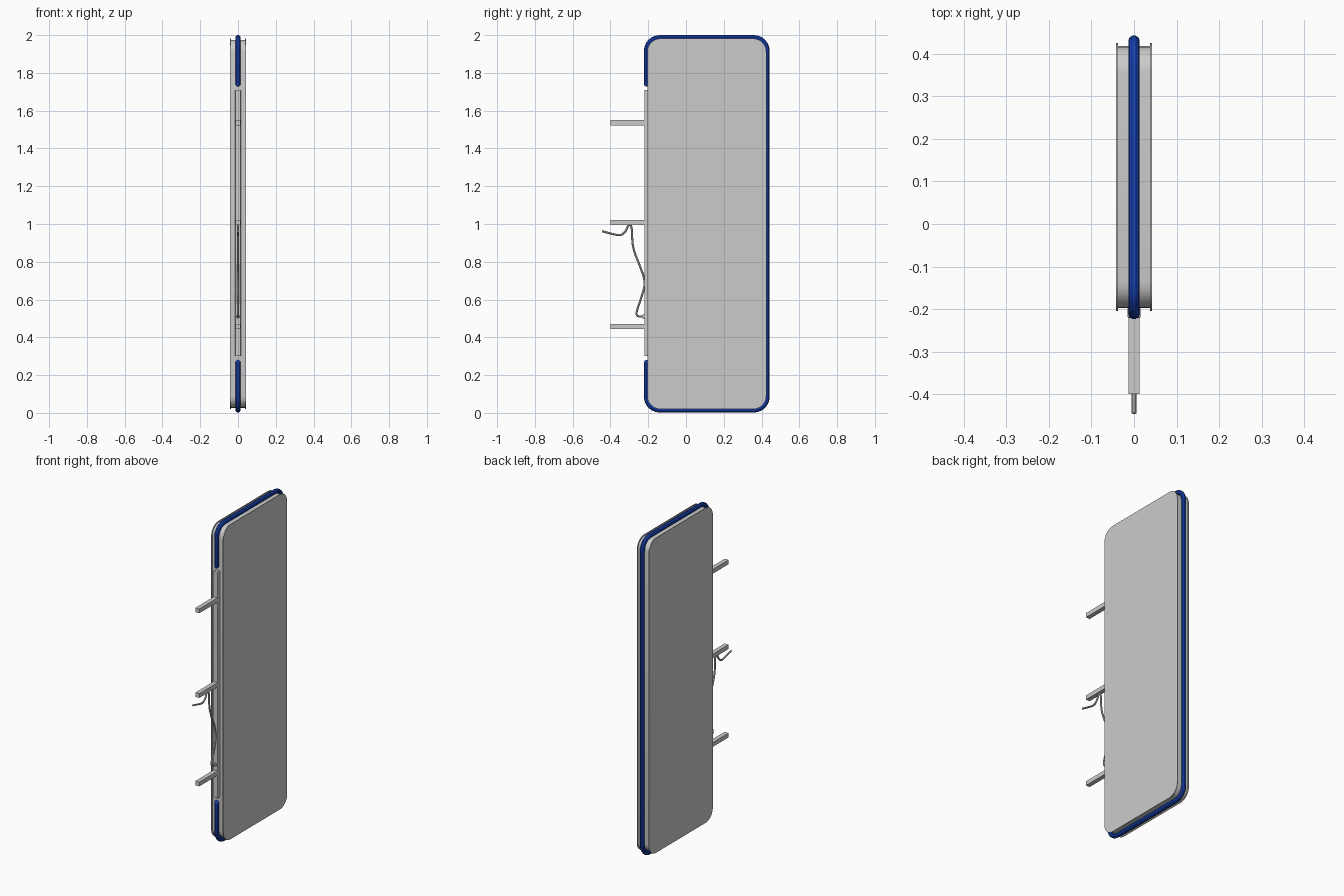
import bpy, bmesh
from math import pi, sin, cos

if "Cube" in bpy.data.objects:
    bpy.data.objects.remove(bpy.data.objects["Cube"])

Y0, Y1, Z0, Z1 = -0.205, 0.425, 0.02, 1.982   # face panel extents


def rounded_rect(inset, r, seg=6):
    """(y, z) loop around the sign outline."""
    y0, y1, z0, z1 = Y0 + inset, Y1 - inset, Z0 + inset, Z1 - inset
    pts = []
    for cy, cz, a in ((y1 - r, z0 + r, -pi / 2), (y1 - r, z1 - r, 0),
                      (y0 + r, z1 - r, pi / 2), (y0 + r, z0 + r, pi)):
        for i in range(seg + 1):
            t = a + i * pi / 2 / seg
            pts.append((cy + r * cos(t), cz + r * sin(t)))
    return pts


def smooth(ob, angle=0.6):
    bpy.ops.object.select_all(action='DESELECT')
    ob.select_set(True)
    bpy.context.view_layer.objects.active = ob
    bpy.ops.object.shade_smooth_by_angle(angle=angle)


def loft(name, sections):
    """Stack of rounded outlines along x: (x, inset)."""
    bm = bmesh.new()
    rings = [[bm.verts.new((x, y, z)) for y, z in rounded_rect(i, 0.07 - i)]
             for x, i in sections]
    for a, b in zip(rings, rings[1:]):
        for k in range(len(a)):
            j = (k + 1) % len(a)
            bm.faces.new((a[k], a[j], b[j], b[k]))
    bm.faces.new(rings[0])
    bm.faces.new(rings[-1])
    bmesh.ops.recalc_face_normals(bm, faces=bm.faces)
    me = bpy.data.meshes.new(name)
    bm.to_mesh(me)
    bm.free()
    ob = bpy.data.objects.new(name, me)
    bpy.context.collection.objects.link(ob)
    smooth(ob)
    return ob


def box(name, lo, hi, bevel=0.0):
    bpy.ops.mesh.primitive_cube_add(size=1, location=[(a + b) / 2 for a, b in zip(lo, hi)])
    ob = bpy.context.object
    ob.name = name
    ob.scale = [b - a for a, b in zip(lo, hi)]
    bpy.ops.object.transform_apply(location=False, rotation=False)
    if bevel:
        m = ob.modifiers.new("bevel", 'BEVEL')
        m.width, m.segments = bevel, 2
    return ob


def tube(name, pts, radius, kind='POLY', res=2, radii=None):
    """Round tube along (y, z) points in the x = 0 plane."""
    cu = bpy.data.curves.new(name, 'CURVE')
    cu.dimensions = '3D'
    cu.bevel_depth, cu.bevel_resolution = radius, res
    cu.use_fill_caps = True
    sp = cu.splines.new(kind)
    sp.points.add(len(pts) - 1)
    for i, (y, z) in enumerate(pts):
        sp.points[i].co = (0, y, z, 1)
        sp.points[i].radius = radii[i] if radii else 1
    if kind == 'NURBS':
        sp.order_u, sp.use_endpoint_u, sp.resolution_u = 3, True, 5
    ob = bpy.data.objects.new(name, cu)
    bpy.context.collection.objects.link(ob)
    bpy.ops.object.select_all(action='DESELECT')
    ob.select_set(True)
    bpy.context.view_layer.objects.active = ob
    bpy.ops.object.convert(target='MESH')
    ob = bpy.context.object
    ob.name = name
    smooth(ob)
    return ob


# sign box with a lip on each face panel
loft("sign_box", [(-0.042, 0), (-0.038, 0), (-0.038, 0.007),
                  (0.038, 0.007), (0.038, 0), (0.042, 0)])

# blue neon tube around the edge, open on the wall side, rounded ends
R = 0.0135
outline = rounded_rect(-0.005, 0.07)
path, radii = [], []
caps = [(R * (1 - cos(a)), sin(a)) for a in (0.15, 0.5, 0.9, 1.25, pi / 2)]
left = Y0 - 0.005
loop = outline[21:] + outline[:21]      # starts at the lower wall-side corner
for d, r in caps:
    path.append((left, 0.28 - d))
    radii.append(r)
path += loop
radii += [1] * len(loop)
for d, r in reversed(caps):
    path.append((left, 1.728 + d))
    radii.append(r)
neon = tube("neon_tube", path, R, res=3, radii=radii)
blue = bpy.data.materials.new("neon_blue")
blue.diffuse_color = (0.01, 0.06, 0.5, 1)
blue.use_nodes = True
blue.node_tree.nodes["Principled BSDF"].inputs["Base Color"].default_value = blue.diffuse_color
neon.data.materials.append(blue)

# wall-side mounting bar and three arms
box("mounting_bar", (-0.015, -0.221, 0.3), (0.015, -0.196, 1.71), 0.003)
for i, z in enumerate((0.457, 1.008, 1.536)):
    box(f"wall_arm_{i + 1}", (-0.0135, -0.4, z - 0.0135), (0.0135, -0.215, z + 0.0135))

# power cable and its socket
tube("power_cable", [(-0.445, 0.962), (-0.40, 0.95), (-0.345, 0.937), (-0.318, 0.962),
                     (-0.303, 1.003), (-0.285, 0.985), (-0.285, 0.88), (-0.245, 0.78),
                     (-0.212, 0.69), (-0.24, 0.60), (-0.268, 0.52), (-0.245, 0.508),
                     (-0.22, 0.51)], 0.0055, 'NURBS')
bpy.ops.mesh.primitive_cylinder_add(vertices=16, radius=0.01, depth=0.014,
                                    location=(0, -0.223, 0.51), rotation=(pi / 2, 0, 0))
bpy.context.object.name = "cable_socket"
smooth(bpy.context.object)
